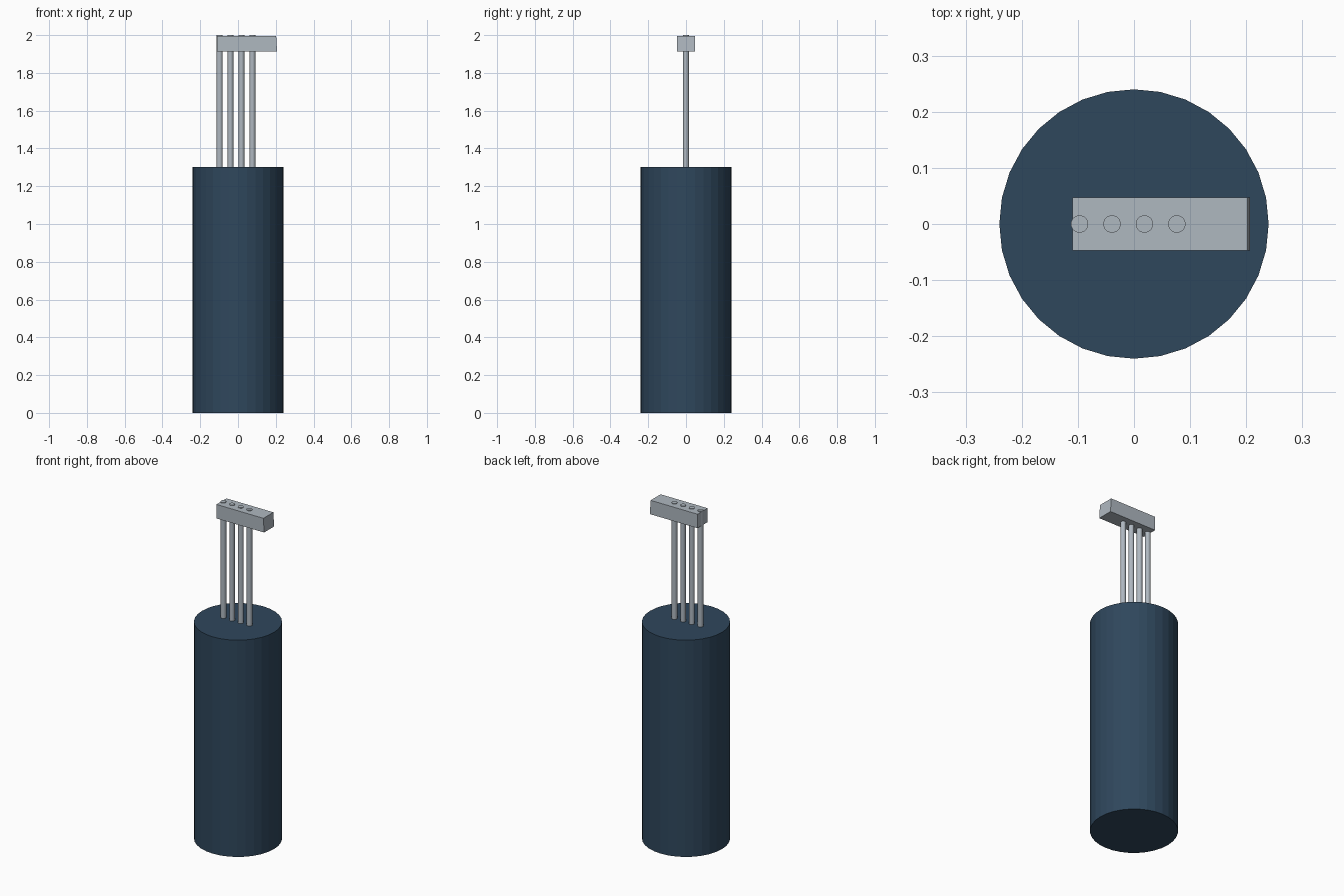
import bpy
import bmesh

cube = bpy.data.objects.get("Cube")
if cube:
    bpy.data.objects.remove(cube, do_unlink=True)


def material(name, rgb):
    mat = bpy.data.materials.new(name)
    mat.use_nodes = True
    mat.diffuse_color = (*rgb, 1)
    mat.node_tree.nodes["Principled BSDF"].inputs["Base Color"].default_value = (*rgb, 1)
    return mat


def finish(name, bm, location, mat):
    mesh = bpy.data.meshes.new(name)
    bm.to_mesh(mesh)
    bm.free()
    mesh.materials.append(mat)
    obj = bpy.data.objects.new(name, mesh)
    obj.location = location
    bpy.context.collection.objects.link(obj)
    return obj


def cylinder(name, radius, bottom, top, x, sides, mat):
    bm = bmesh.new()
    bmesh.ops.create_cone(bm, cap_ends=True, segments=sides, radius1=radius,
                          radius2=radius, depth=top - bottom)
    return finish(name, bm, (x, 0, (bottom + top) / 2), mat)


navy = material("navy blue", (0.028, 0.063, 0.108))
steel = material("light steel", (0.43, 0.48, 0.53))

# Main cylindrical body
BODY_TOP = 1.303
cylinder("body", 0.24, 0, BODY_TOP, 0, 32, navy)

# Row of four thin rods rising from the body through the bar
for i in range(4):
    cylinder(f"rod_{i + 1}", 0.0155, BODY_TOP - 0.02, 2.0, -0.097 + i * 0.0578, 32, steel)

# Offset connector bar, its +x end leaning very slightly outward at the foot
bm = bmesh.new()
bmesh.ops.create_cube(bm, size=1)
for v in bm.verts:
    v.co.x *= 0.317
    v.co.y *= 0.095
    v.co.z *= 0.084
    if v.co.x > 0 and v.co.z > 0:
        v.co.x -= 0.005
finish("connector_bar", bm, (0.0485, 0, 1.954), steel)
